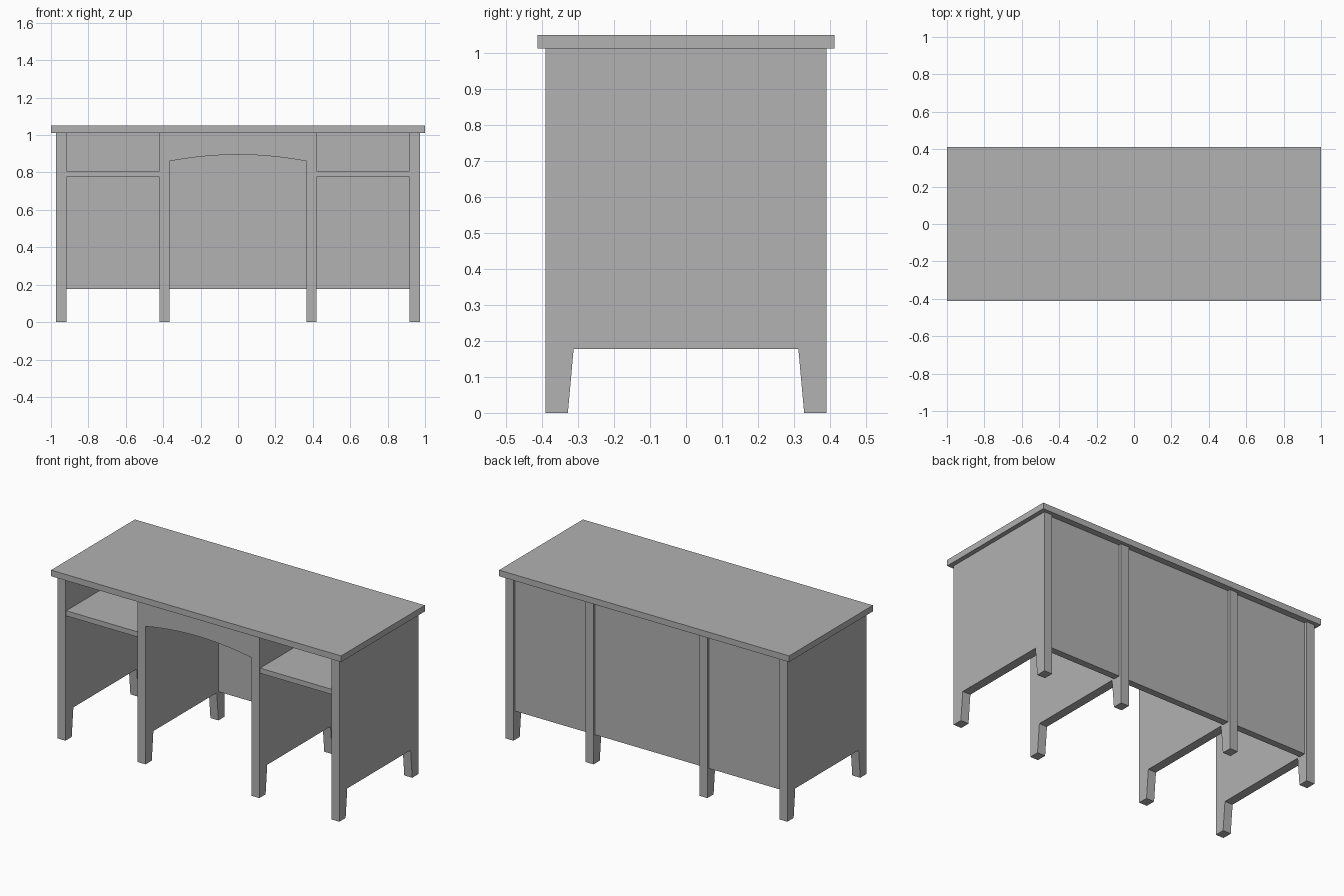
import bpy
import bmesh
from mathutils import Vector

cube = bpy.data.objects.get("Cube")
if cube:
    bpy.data.objects.remove(cube, do_unlink=True)

GREY = (0.445, 0.445, 0.445, 1)
mat = bpy.data.materials.new("plain grey")
mat.use_nodes = True
mat.diffuse_color = GREY
mat.node_tree.nodes["Principled BSDF"].inputs["Base Color"].default_value = GREY

# Main sizes
TOP_Z, DESK_H = 1.012, 1.05
HALF_D = 0.39
INNER, OUTER = (0.365, 0.42), (0.917, 0.972)
RAIL_Z = 0.178
BACK_Y = (0.33, 0.373)
SHELF_Z = (0.775, 0.807)


def prism(name, points, offset):
    """Extrude a closed outline of 3D points along an offset."""
    bm = bmesh.new()
    face = bm.faces.new([bm.verts.new(p) for p in points])
    ext = bmesh.ops.extrude_face_region(bm, geom=[face], use_keep_orig=True)
    verts = [g for g in ext["geom"] if isinstance(g, bmesh.types.BMVert)]
    bmesh.ops.translate(bm, verts=verts, vec=Vector(offset))
    bmesh.ops.recalc_face_normals(bm, faces=bm.faces)
    mesh = bpy.data.meshes.new(name)
    bm.to_mesh(mesh)
    bm.free()
    mesh.materials.append(mat)
    obj = bpy.data.objects.new(name, mesh)
    bpy.context.collection.objects.link(obj)
    return obj


def box(name, xs, ys, zs):
    (x0, x1), (y0, y1), (z0, z1) = xs, ys, zs
    outline = [(x0, y0, z0), (x1, y0, z0), (x1, y1, z0), (x0, y1, z0)]
    return prism(name, outline, (0, 0, z1 - z0))


def mirrored(span, sign):
    return tuple(sorted(sign * v for v in span))


# Desktop
box("desktop", (-1, 1), (-0.413, 0.413), (TOP_Z, DESK_H))

# Side panels with tapered feet cut into the lower edge
half = [(HALF_D, TOP_Z), (HALF_D, 0), (0.328, 0), (0.312, RAIL_Z)]
side = half + [(-y, z) for y, z in reversed(half)]
for label, sign in (("left", 1), ("right", -1)):
    for kind, span in (("inner", INNER), ("outer", OUTER)):
        x0, x1 = mirrored(span, sign)
        prism(f"{label}_{kind}_panel", [(x0, y, z) for y, z in side], (x1 - x0, 0, 0))

    # Shelf and back panel of each side bay
    bay = mirrored((INNER[1], OUTER[0]), sign)
    box(f"{label}_shelf", bay, (-0.382, BACK_Y[0]), SHELF_Z)
    box(f"{label}_back_panel", bay, BACK_Y, (RAIL_Z, TOP_Z))

# Back panel of the knee space
box("middle_back_panel", (-INNER[0], INNER[0]), BACK_Y, (RAIL_Z, TOP_Z))

# Arched apron above the knee space
STEPS = 24
arch = []
for i in range(STEPS + 1):
    t = 2 * i / STEPS - 1
    arch.append((t * INNER[0], -HALF_D, 0.895 - 0.035 * t * t))
corners = [(INNER[0], -HALF_D, TOP_Z), (-INNER[0], -HALF_D, TOP_Z)]
prism("arched_apron", arch + corners, (0, 0.04, 0))
